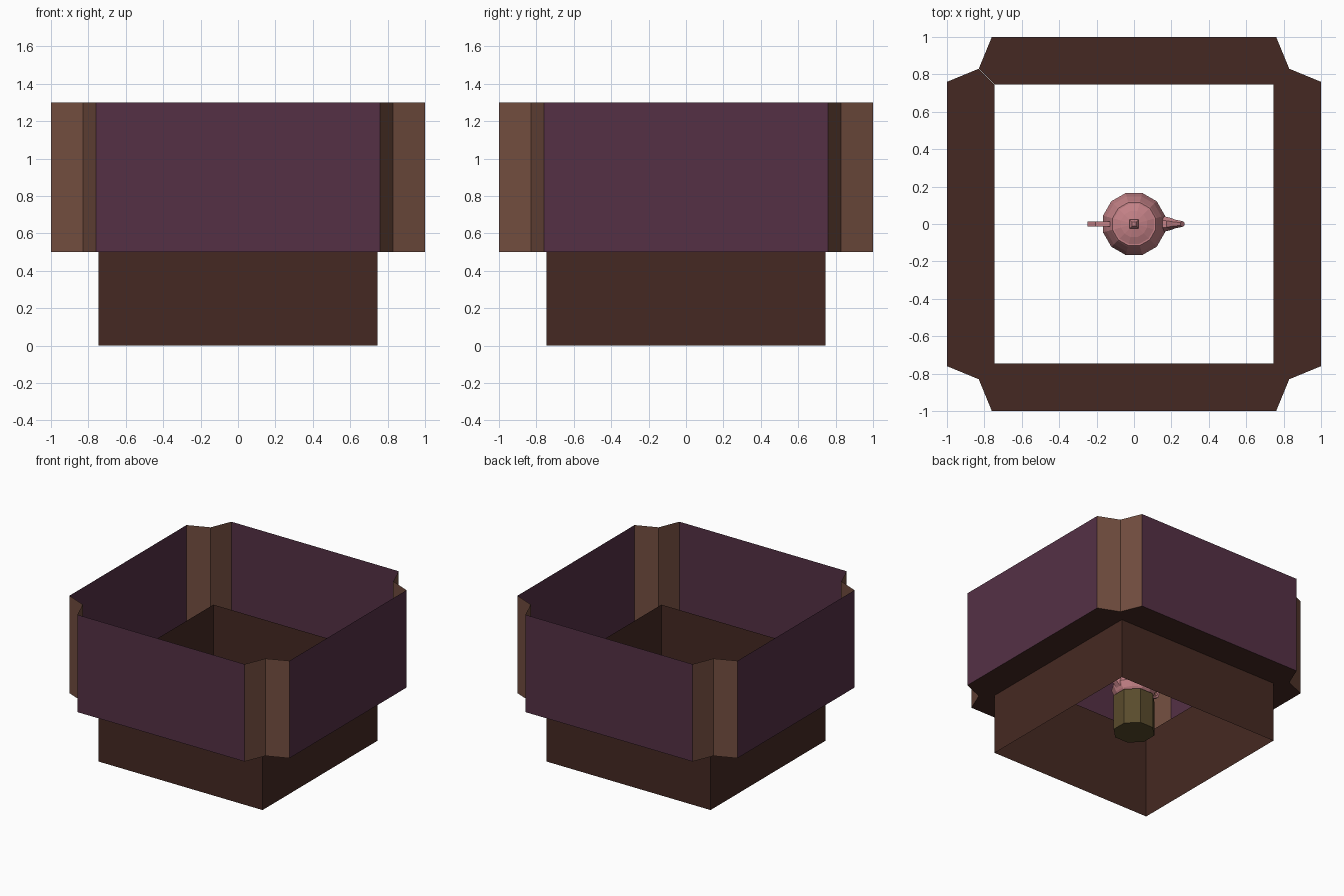
import bpy, math
from mathutils import Matrix, Vector

if "Cube" in bpy.data.objects:
    bpy.data.objects.remove(bpy.data.objects["Cube"])


def material(name, rgb):
    m = bpy.data.materials.new(name)
    m.diffuse_color = (*rgb, 1)
    m.use_nodes = True
    m.node_tree.nodes["Principled BSDF"].inputs["Base Color"].default_value = m.diffuse_color
    return m


PURPLE = material("purple_panel", (0.09, 0.03, 0.06))
COPPER = material("copper_corner", (0.17, 0.075, 0.05))
BROWN = material("dark_brown", (0.06, 0.022, 0.016))
PINK = material("pink_ceramic", (0.55, 0.22, 0.24))
OLIVE = material("olive_stone", (0.1, 0.07, 0.025))


def make(name, verts, faces, mat):
    me = bpy.data.meshes.new(name)
    me.from_pydata(verts, [], faces)
    me.update()
    me.materials.append(mat)
    ob = bpy.data.objects.new(name, me)
    bpy.context.collection.objects.link(ob)
    return ob


def sheet(name, path, z0, z1, mat, turn=0):
    """Vertical sheet standing on an xy path, turned by quarter turns."""
    rot = Matrix.Rotation(turn * math.pi / 2, 3, 'Z')
    n = len(path)
    verts = [rot @ Vector((x, y, z)) for z in (z0, z1) for x, y in path]
    make(name, verts, [(i, i + 1, n + i + 1, n + i) for i in range(n - 1)], mat)


def loft(name, rings, mat, cap_start=True, cap_end=True):
    """Skin equal-sized closed rings of points."""
    n = len(rings[0])
    faces = [(r * n + i, r * n + (i + 1) % n, (r + 1) * n + (i + 1) % n, (r + 1) * n + i)
             for r in range(len(rings) - 1) for i in range(n)]
    if cap_start:
        faces.append(tuple(reversed(range(n))))
    if cap_end:
        faces.append(tuple((len(rings) - 1) * n + i for i in range(n)))
    return make(name, [p for r in rings for p in r], faces, mat)


def lathe(name, profile, sides, z, mat, scale=1.0, offset=0.5):
    rings = [[(r * scale * math.cos(2 * math.pi * (i + offset) / sides),
               r * scale * math.sin(2 * math.pi * (i + offset) / sides),
               z + h * scale) for i in range(sides)] for r, h in profile]
    return loft(name, rings, mat)


def tube(name, path, sides, z, mat, scale):
    """Sweep in the xz plane; path rows are x, z, half height, half width."""
    rings = []
    for k, (x, h, a, b) in enumerate(path):
        p, q = path[max(k - 1, 0)], path[min(k + 1, len(path) - 1)]
        d = Vector((q[0] - p[0], q[1] - p[1])).normalized()
        ring = []
        for i in range(sides):
            t = 2 * math.pi * (i + 0.5) / sides
            u, v = a * math.cos(t), b * math.sin(t)
            ring.append(((x - d.y * u) * scale, v * scale, z + (h + d.x * u) * scale))
        rings.append(ring)
    return loft(name, rings, mat)


# Four sides: upper panel, notched corner, ledge and lower wall
IN, LIP = 0.745, 0.72
for k in range(4):
    sheet(f"upper_panel_{k}", [(-0.76, -1), (0.76, -1)], 0.5, 1.3, PURPLE, k)
    sheet(f"corner_post_{k}", [(0.76, -1), (0.83, -0.83), (1, -0.76)], 0.5, 1.3, COPPER, k)
    sheet(f"lower_wall_{k}", [(-IN, -IN), (IN, -IN)], 0, LIP, BROWN, k)
    rot = Matrix.Rotation(k * math.pi / 2, 3, 'Z')
    ledge = [(-0.83, -0.83), (-0.76, -1), (0.76, -1), (0.83, -0.83), (IN, -IN), (-IN, -IN)]
    make(f"ledge_{k}", [rot @ Vector((x, y, 0.5)) for x, y in ledge], [(0, 1, 2, 3, 4, 5)], BROWN)

# Central pedestal
BASE = 0.42
lathe("pedestal", [(0.16, 0.125), (0.16, BASE)], 8, 0, OLIVE)

# Low-poly teapot standing on the pedestal
S = 0.085
lathe("teapot_body", [(1.5, 0), (1.75, 0.3), (2.02, 0.9), (1.8, 1.65), (1.5, 2.25), (1.4, 2.4)],
      12, BASE, PINK, S)
lathe("teapot_lid", [(1.3, 2.4), (0.85, 2.58), (0.25, 2.7)], 12, BASE, PINK, S)
lathe("teapot_knob", [(0.2, 2.68), (0.38, 2.95), (0.2, 3.15)], 4, BASE, PINK, S)
tube("teapot_spout", [(1.6, 0.95, 0.55, 0.55), (2.25, 1.3, 0.32, 0.4), (2.6, 1.95, 0.2, 0.27),
                      (3.05, 2.4, 0.2, 0.18)], 6, BASE, PINK, S)
tube("teapot_handle", [(-1.5, 2.1, 0.14, 0.22), (-2.4, 2.1, 0.14, 0.22), (-2.84, 1.75, 0.14, 0.22),
                       (-2.6, 1.1, 0.14, 0.22), (-1.85, 0.7, 0.14, 0.22)], 4, BASE, PINK, S)
